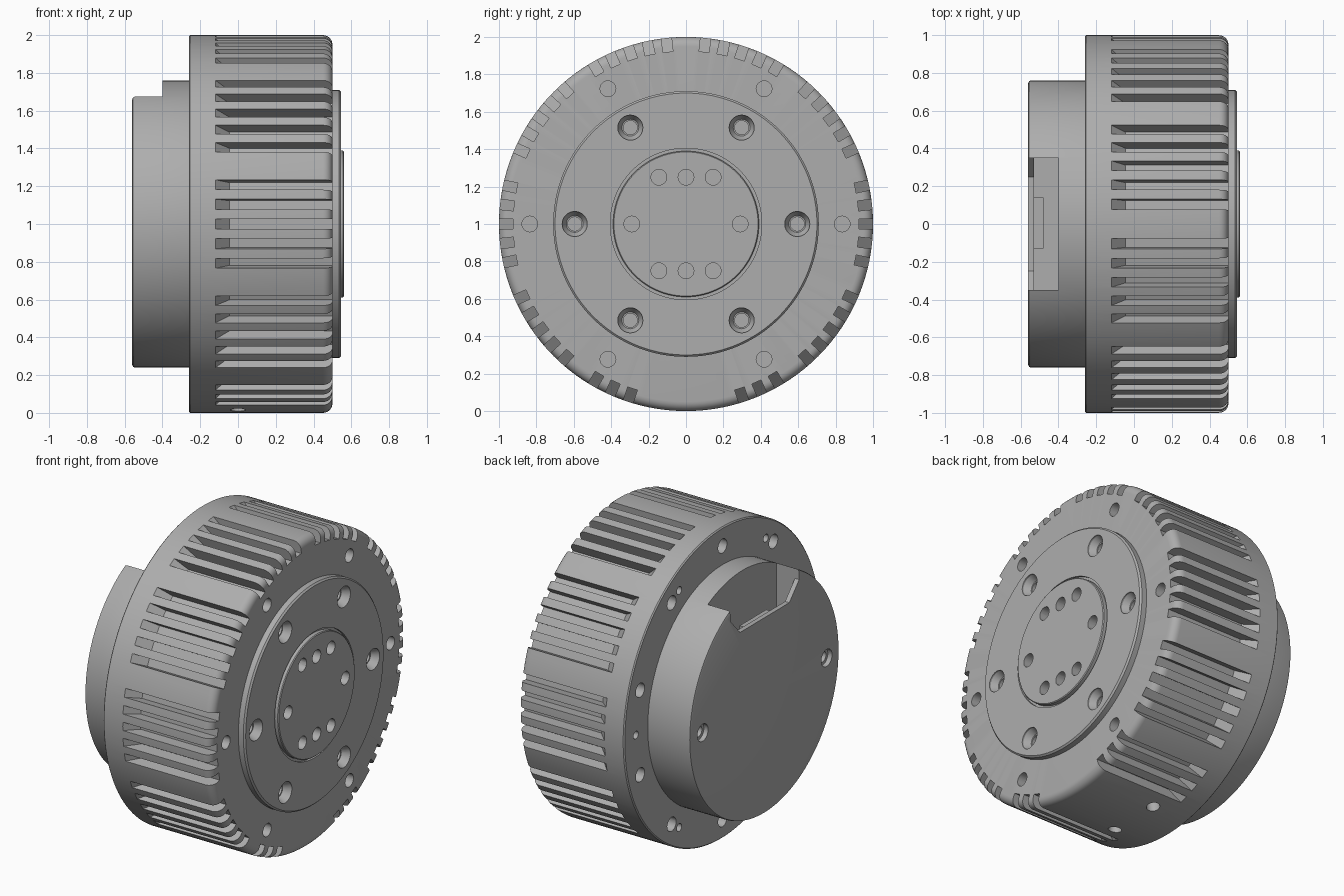
import bpy, bmesh, math
from mathutils import Matrix, Vector

cube = bpy.data.objects.get("Cube")
if cube:
    bpy.data.objects.remove(cube, do_unlink=True)

CENTRE = Matrix.Translation((0, 0, 1))
GREY = (0.42, 0.42, 0.42, 1)
mat = bpy.data.materials.new("machined grey")
mat.use_nodes = True
mat.diffuse_color = GREY
mat.node_tree.nodes["Principled BSDF"].inputs["Base Color"].default_value = GREY


def around(angle, radius):
    """Place something on a circle about the main axis."""
    return CENTRE @ Matrix.Rotation(math.radians(angle), 4, 'X') @ Matrix.Translation((0, radius, 0))


def lathe(bm, profile, matrix=CENTRE, steps=32):
    """Spin an (x, radius) profile about the x axis."""
    part = bmesh.new()
    verts = [part.verts.new((x, r, 0)) for x, r in profile]
    edges = [part.edges.new(pair) for pair in zip(verts, verts[1:])]
    bmesh.ops.spin(part, geom=verts + edges, cent=(0, 0, 0), axis=(1, 0, 0),
                   angle=math.tau, steps=steps, use_merge=True)
    bmesh.ops.remove_doubles(part, verts=part.verts, dist=1e-5)
    merge(bm, part, matrix)


def prism(bm, outline, axis, half, matrix=CENTRE):
    """Extrude a closed outline both ways along an axis."""
    part = bmesh.new()
    shift = Vector(axis) * half
    face = part.faces.new([part.verts.new(Vector(p) - shift) for p in outline])
    out = bmesh.ops.extrude_face_region(part, geom=[face])["geom"]
    bmesh.ops.translate(part, vec=shift * 2,
                        verts=[v for v in out if isinstance(v, bmesh.types.BMVert)])
    merge(bm, part, matrix)


def merge(bm, part, matrix):
    bmesh.ops.transform(part, matrix=matrix, verts=part.verts)
    bmesh.ops.recalc_face_normals(part, faces=part.faces)
    mesh = bpy.data.meshes.new("piece")
    part.to_mesh(mesh)
    part.free()
    bm.from_mesh(mesh)
    bpy.data.meshes.remove(mesh)


def finish(name, bm):
    mesh = bpy.data.meshes.new(name)
    bm.to_mesh(mesh)
    bm.free()
    mesh.materials.append(mat)
    obj = bpy.data.objects.new(name, mesh)
    bpy.context.collection.objects.link(obj)
    return obj


def solid(name, profile):
    bm = bmesh.new()
    lathe(bm, profile, steps=128)
    return finish(name, bm)


def cut(obj, cutter):
    bpy.context.view_layer.objects.active = obj
    mod = obj.modifiers.new("cut", 'BOOLEAN')
    mod.operation, mod.solver, mod.object = 'DIFFERENCE', 'EXACT', cutter
    bpy.ops.object.modifier_apply(modifier=mod.name)


def hole(start, depth, radius):
    """Plain drill profile between two x positions."""
    return [(start, 0), (start, radius), (start + depth, radius), (start + depth, 0)]


# Main turned parts
bevel = 0.05
rim = [(0.5 - bevel + bevel * math.sin(t * math.pi / 12),
        1 - bevel + bevel * math.cos(t * math.pi / 12)) for t in range(7)]
housing = solid("housing", [(-0.26, 0), (-0.26, 0.993), (-0.253, 1)] + rim + [(0.5, 0)])
flange = solid("output_flange", [(0.5, 0), (0.5, 0.71), (0.535, 0.71), (0.545, 0.7),
                                 (0.545, 0.405), (0.53, 0.405), (0.53, 0)])
hub = solid("output_hub", [(0.53, 0), (0.53, 0.39), (0.555, 0.39), (0.56, 0.385), (0.56, 0)])
cap = solid("rear_cap", [(-0.26, 0), (-0.26, 0.76), (-0.545, 0.76), (-0.556, 0.756),
                         (-0.56, 0.745), (-0.56, 0)])

# Cooling slots: ten groups of five, with two pairs left out underneath
bm = bmesh.new()
slot = [(-0.14, 1.02, 0), (-0.045, 0.925, 0), (0.52, 0.925, 0), (0.52, 1.02, 0)]
for group in range(10):
    for k in range(-2, 3):
        angle = group * 36 + k * 6
        if abs(angle - 270) > 15:
            prism(bm, slot, (0, 0, 1), 0.027, around(angle, 0))

# Rear rim holes and two threaded holes underneath
for k in range(10):
    lathe(bm, hole(-0.3, 0.12, 0.045), around(18 + 36 * k, 0.88), 24)
for k in range(6):
    lathe(bm, hole(-0.3, 0.12, 0.025), around(60 * k, 0.88), 16)
for angle in (-10, 10):
    down = CENTRE @ Matrix.Rotation(math.radians(angle), 4, 'X') @ Matrix.Rotation(math.pi / 2, 4, 'Y')
    lathe(bm, hole(0.9, 0.15, 0.04), down, 24)
# Front rim holes
for k in range(6):
    lathe(bm, hole(0.4, 0.15, 0.042), around(60 * k, 0.835), 24)
housing_cutter = finish("housing_cutter", bm)

# Countersunk flange holes and plain hub holes
bm = bmesh.new()
for k in range(6):
    lathe(bm, [(0.4, 0), (0.4, 0.037), (0.495, 0.037), (0.495, 0.045), (0.535, 0.067),
               (0.58, 0.067), (0.58, 0)], around(60 * k, 0.595), 24)
for y, z in [(-0.29, 0), (0.29, 0)] + [(y, z) for y in (-0.145, 0, 0.145) for z in (-0.25, 0.25)]:
    lathe(bm, hole(0.44, 0.15, 0.042), CENTRE @ Matrix.Translation((0, y, z)), 24)
front_cutter = finish("front_cutter", bm)

# Cable opening in the top of the rear cap, and its two screw recesses
bm = bmesh.new()
opening = [(-0.485, 0.35, 0.9), (-0.485, 0.35, 0.61), (-0.485, 0.25, 0.5),
           (-0.485, -0.25, 0.5), (-0.485, -0.35, 0.61), (-0.485, -0.35, 0.9)]
prism(bm, opening, (1, 0, 0), 0.085)
for angle in (0, 180):
    lathe(bm, [(-0.6, 0), (-0.6, 0.055), (-0.53, 0.055), (-0.53, 0.035), (-0.46, 0.035),
               (-0.46, 0)], around(angle, 0.63), 24)
cap_cutter = finish("cap_cutter", bm)
bm = bmesh.new()
pocket = [(-0.465, y, z) for y, z in ((0.35, 0.62), (0.35, 0.35), (-0.35, 0.35), (-0.35, 0.62))]
prism(bm, pocket, (1, 0, 0), 0.065)
pocket_cutter = finish("pocket_cutter", bm)

for obj, cutters in ((housing, (housing_cutter, front_cutter)), (flange, (front_cutter,)),
                     (hub, (front_cutter,)), (cap, (cap_cutter, pocket_cutter))):
    for cutter in cutters:
        cut(obj, cutter)
for cutter in (housing_cutter, front_cutter, cap_cutter, pocket_cutter):
    bpy.data.objects.remove(cutter, do_unlink=True)

# Connector block inside the opening
bm = bmesh.new()
block = [(-0.505, y, z) for y, z in ((0.14, 0.48), (0.14, 0.34), (-0.13, 0.34), (-0.13, 0.48))]
prism(bm, block, (1, 0, 0), 0.025)
connector = finish("connector", bm)

for obj in (housing, flange, hub, cap):
    bpy.ops.object.select_all(action='DESELECT')
    obj.select_set(True)
    bpy.context.view_layer.objects.active = obj
    bpy.ops.object.shade_smooth_by_angle(angle=math.radians(25))
